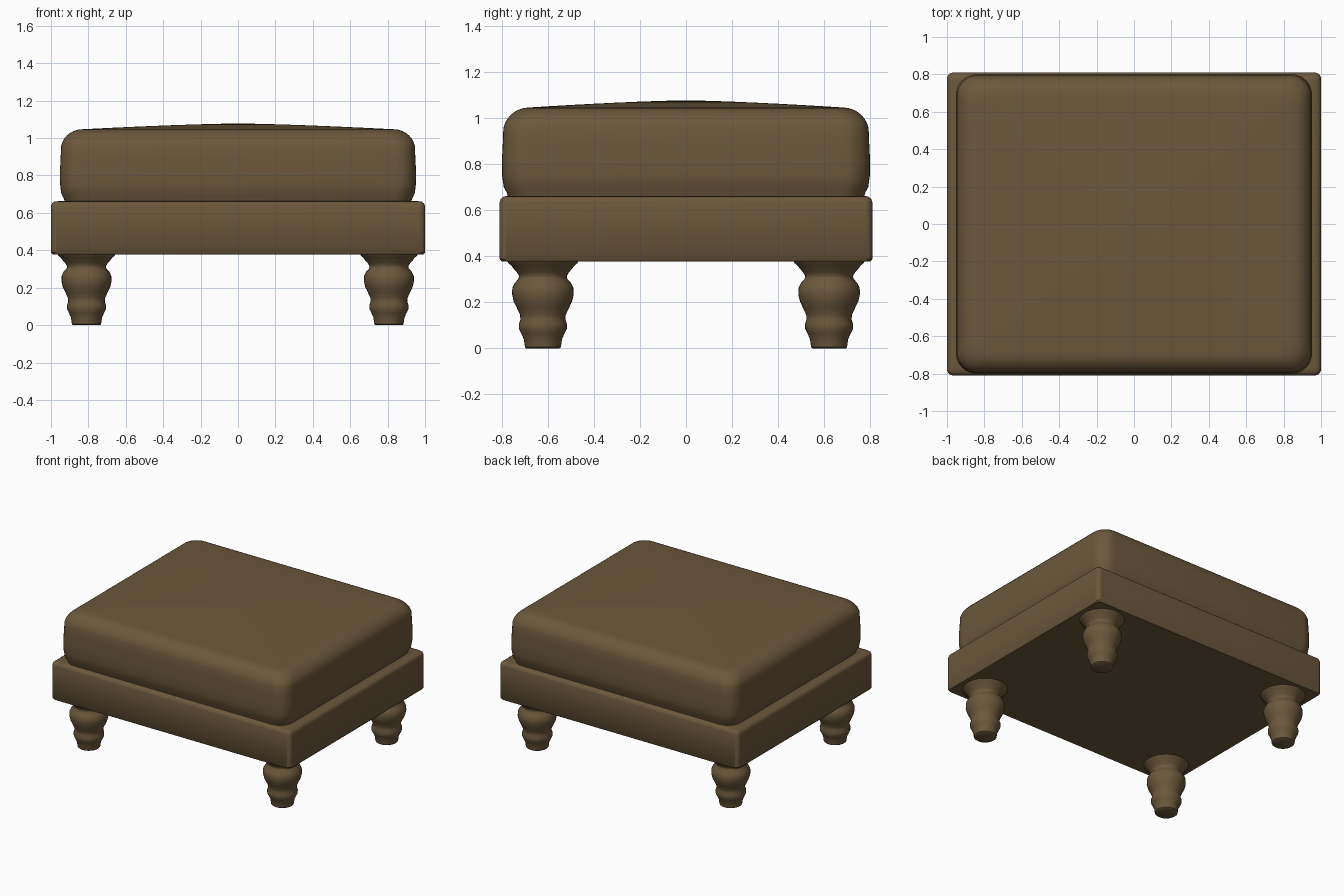
import bpy, bmesh, math

if "Cube" in bpy.data.objects:
    bpy.data.objects.remove(bpy.data.objects["Cube"])

fabric = bpy.data.materials.new("brown upholstery")
fabric.diffuse_color = (0.147, 0.098, 0.045, 1)
fabric.use_nodes = True
fabric.node_tree.nodes["Principled BSDF"].inputs["Base Color"].default_value = fabric.diffuse_color


def rounded_rect(hx, hy, r, steps=8):
    pts = []
    for sx, sy, start in ((1, 1, 0), (-1, 1, 90), (-1, -1, 180), (1, -1, 270)):
        for i in range(steps + 1):
            a = math.radians(start + 90 * i / steps)
            pts.append((sx * (hx - r) + r * math.cos(a), sy * (hy - r) + r * math.sin(a)))
    return pts


def circle(r, n=32):
    return [(r * math.cos(2 * math.pi * i / n), r * math.sin(2 * math.pi * i / n)) for i in range(n)]


def loft(name, rings, location=(0, 0, 0), angle=40):
    """Skin a stack of (outline, z) rings and cap both ends."""
    bm = bmesh.new()
    loops = [[bm.verts.new((x, y, z)) for x, y in pts] for pts, z in rings]
    for a, b in zip(loops, loops[1:]):
        n = len(a)
        for i in range(n):
            j = (i + 1) % n
            bm.faces.new((a[i], a[j], b[j], b[i]))
    bm.faces.new(loops[0][::-1])
    bm.faces.new(loops[-1])
    mesh = bpy.data.meshes.new(name)
    bm.to_mesh(mesh)
    bm.free()
    mesh.materials.append(fabric)
    ob = bpy.data.objects.new(name, mesh)
    ob.location = location
    bpy.context.collection.objects.link(ob)
    bpy.ops.object.select_all(action='DESELECT')
    ob.select_set(True)
    bpy.context.view_layer.objects.active = ob
    bpy.ops.object.shade_smooth_by_angle(angle=math.radians(angle))
    return ob


# Box frame with softly rounded edges
loft("frame", [(rounded_rect(1 - i, 0.81 - i, 0.035 - i * 0.5), z) for i, z in (
    (0.008, 0.378), (0, 0.388), (0, 0.635), (0.005, 0.65), (0.018, 0.66), (0.04, 0.663))])

# Cushion: pinched at the seam, full sides, rolled top edge, gentle crown
sides = [(0.028, 0.64), (0.022, 0.675), (0.008, 0.70), (0.001, 0.75), (0, 0.82), (0.004, 0.90)]
for k in range(1, 9):
    a = math.radians(90 * k / 8)
    sides.append((0.004 + 0.115 * (1 - math.cos(a)), 0.935 + 0.112 * math.sin(a)))
rings = [(rounded_rect(0.952 - i, 0.80 - i, 0.11 - i * 0.3), z) for i, z in sides]
for s in (0.9, 0.75, 0.6, 0.45, 0.3, 0.15, 0.03):
    rings.append((rounded_rect(0.833 * s, 0.681 * s, 0.075 * s), 1.047 + 0.031 * (1 - s ** 1.4)))
loft("cushion", rings, angle=60)

# Turned legs: foot, ring, bulb, neck, flared collar
profile = [(0.072, 0), (0.078, 0.005), (0.083, 0.04), (0.094, 0.065), (0.104, 0.085), (0.105, 0.105),
           (0.098, 0.125), (0.099, 0.145), (0.113, 0.175), (0.127, 0.205), (0.134, 0.235),
           (0.133, 0.262), (0.122, 0.285), (0.106, 0.302), (0.104, 0.315), (0.114, 0.332),
           (0.128, 0.347), (0.137, 0.36), (0.150, 0.37), (0.158, 0.385)]
for fb, y in (("front", -0.622), ("back", 0.622)):
    for lr, x in (("left", -0.81), ("right", 0.807)):
        loft(f"{fb}_{lr}_leg", [(circle(r), z) for r, z in profile], (x, y, 0))
